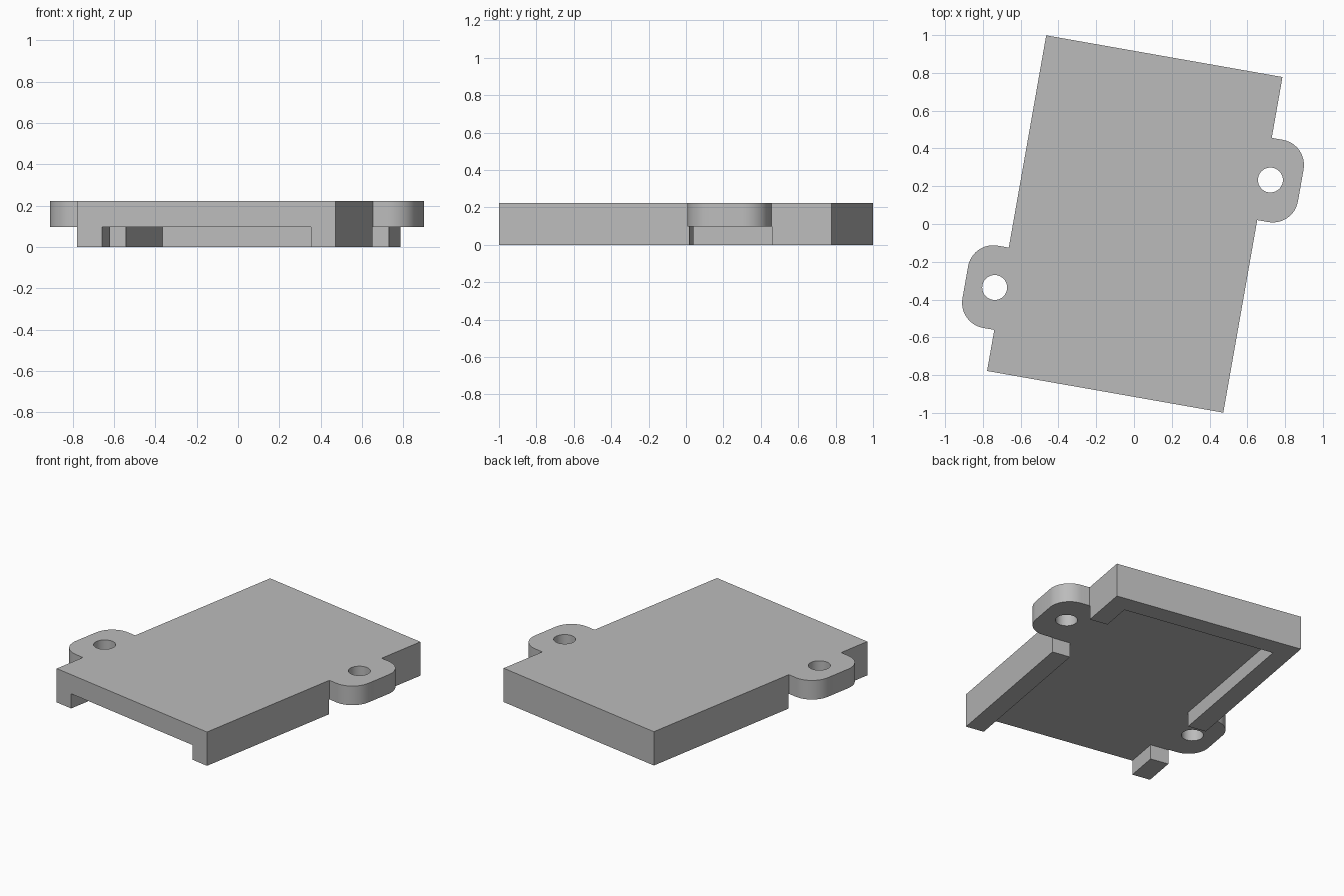
import bpy
import bmesh
from math import radians, cos, sin, pi

if "Cube" in bpy.data.objects:
    bpy.data.objects.remove(bpy.data.objects["Cube"])

HALF_W, HALF_L = 0.635, 0.902      # body half width and half length
TOP, UNDER = 0.223, 0.097          # top face and underside of the plate
WALL = 0.122                       # thickness of the skirt walls
TAB_OUT, TAB_R, TAB_HALF = 0.83, 0.135, 0.221
TABS = [(1, 0.354, 0.667), (-1, -0.460, -0.672)]   # side, tab centre, hole x

grey = bpy.data.materials.new("plain grey")
grey.use_nodes = True
colour = (0.5, 0.5, 0.5, 1)
grey.diffuse_color = colour
grey.node_tree.nodes["Principled BSDF"].inputs["Base Color"].default_value = colour


def prism(name, outline, z0, z1):
    """Extrude a flat outline; every part shares the same turned frame."""
    bm = bmesh.new()
    face = bm.faces.new([bm.verts.new((x, y, z0)) for x, y in outline])
    ext = bmesh.ops.extrude_face_region(bm, geom=[face])
    verts = [g for g in ext["geom"] if isinstance(g, bmesh.types.BMVert)]
    bmesh.ops.translate(bm, verts=verts, vec=(0, 0, z1 - z0))
    bmesh.ops.recalc_face_normals(bm, faces=bm.faces)
    mesh = bpy.data.meshes.new(name)
    bm.to_mesh(mesh)
    bm.free()
    mesh.materials.append(grey)
    obj = bpy.data.objects.new(name, mesh)
    obj.location.x = 0.004
    obj.rotation_euler.z = radians(-10)
    bpy.context.collection.objects.link(obj)
    return obj


def arc(cx, cy, r, start, end, steps):
    angles = [radians(start + (end - start) * i / steps) for i in range(steps + 1)]
    return [(cx + r * cos(a), cy + r * sin(a)) for a in angles]


def tab_edge(side, centre):
    """Rounded tab along one side, counter-clockwise."""
    y, x = TAB_HALF, TAB_OUT - TAB_R
    pts = [(HALF_W, -y)] + arc(x, TAB_R - y, TAB_R, -90, 0, 12)
    pts += arc(x, y - TAB_R, TAB_R, 0, 90, 12) + [(HALF_W, y)]
    return [(side * px, centre + side * py) for px, py in pts]


def slot_edge(side, centre):
    """Wall gap below a tab, counter-clockwise."""
    y, x = TAB_HALF + 0.003, HALF_W - WALL
    pts = [(x, -y), (1, -y), (1, y), (x, y)]
    return [(side * px, centre + side * py) for px, py in pts]


# Body with both tabs in one outline
outline = [(-HALF_W, -HALF_L), (HALF_W, -HALF_L)]
outline += tab_edge(*TABS[0][:2])
outline += [(HALF_W, HALF_L), (-HALF_W, HALF_L)]
outline += tab_edge(*TABS[1][:2])
cover = prism("cover_plate", outline, 0, TOP)

# Underside pocket, open at the front and below the tabs
inner = HALF_W - WALL
pocket = [(-inner, -1.1), (inner, -1.1)] + slot_edge(*TABS[0][:2])
pocket += [(inner, HALF_L - WALL), (-inner, HALF_L - WALL)] + slot_edge(*TABS[1][:2])
cutters = [prism("pocket_cutter", pocket, -0.1, UNDER)]

# Screw holes
for side, centre, hole_x in TABS:
    ring = arc(hole_x, centre, 0.066, 0, 360, 40)[:-1]
    cutters.append(prism("hole_cutter", ring, -0.1, TOP + 0.1))

bpy.context.view_layer.objects.active = cover
for cutter in cutters:
    cutter.hide_render = True
    mod = cover.modifiers.new("cut", "BOOLEAN")
    mod.operation, mod.solver, mod.object = "DIFFERENCE", "EXACT", cutter
    bpy.ops.object.modifier_apply(modifier=mod.name)
    bpy.data.objects.remove(cutter)

# Smooth the rounded corners and holes, keep edges sharp
bpy.ops.object.select_all(action="DESELECT")
cover.select_set(True)
bpy.ops.object.shade_smooth_by_angle(angle=radians(30))
